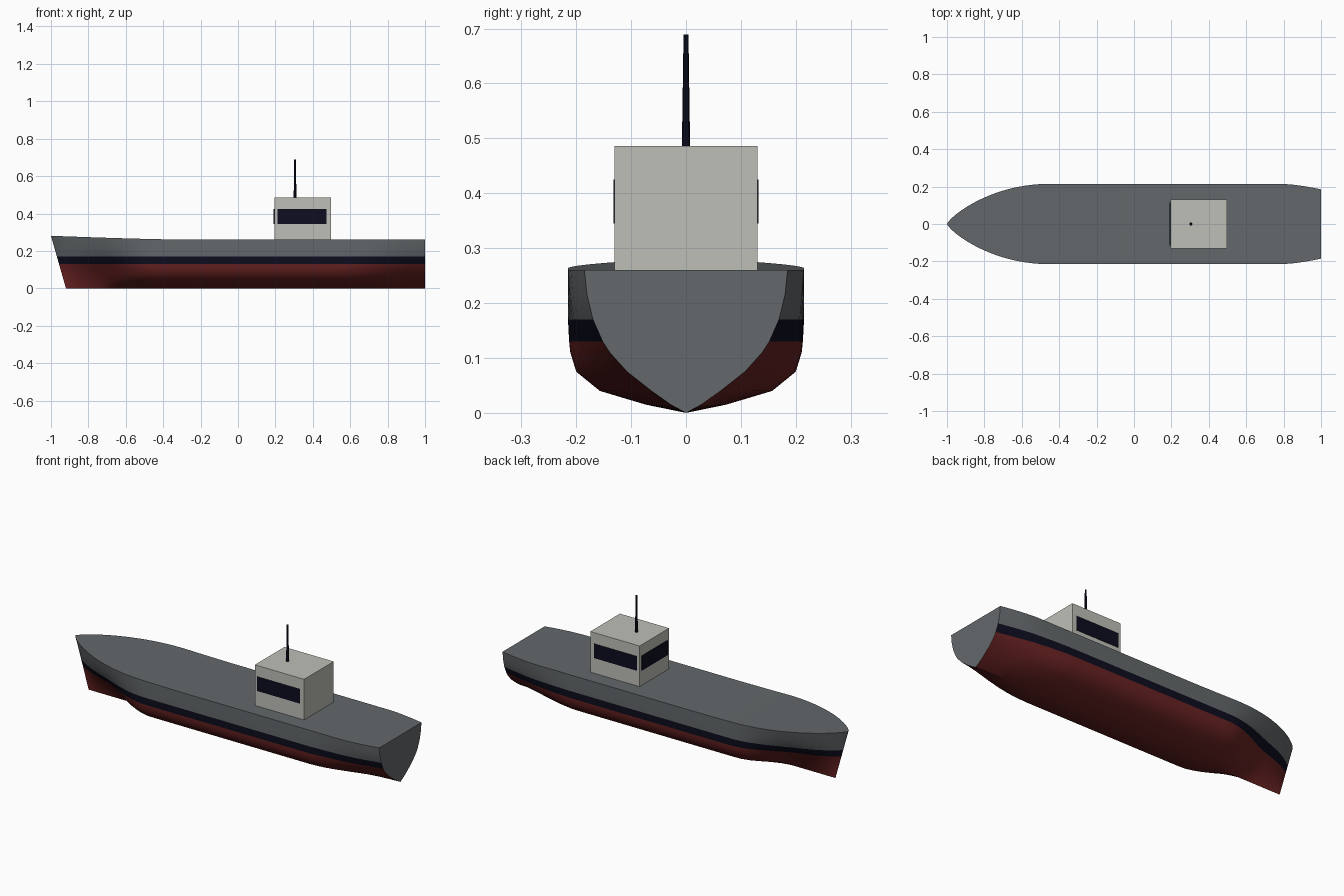
import bpy, bmesh, math

if "Cube" in bpy.data.objects:
    bpy.data.objects.remove(bpy.data.objects["Cube"])


def material(name, rgb):
    m = bpy.data.materials.new(name)
    m.diffuse_color = (*rgb, 1)
    m.use_nodes = True
    m.node_tree.nodes["Principled BSDF"].inputs["Base Color"].default_value = m.diffuse_color
    return m


GREY = material("hull grey", (0.125, 0.138, 0.145))
RED = material("bottom red", (0.14, 0.016, 0.016))
NAVY = material("dark navy", (0.004, 0.004, 0.014))
CREAM = material("house off white", (0.52, 0.52, 0.48))

# Hull sections: height and half-width fraction for midship, bow and stern
LEVELS = [0, 0.015, 0.04, 0.075, 0.11, 0.13, 0.17, 0.215, 0.26]
MID = [0, 0.34, 0.73, 0.93, 0.98, 0.99, 1, 1, 1]
BOW = [0, 0.05, 0.14, 0.30, 0.48, 0.60, 0.78, 0.92, 1]
STERN = [0, 0.15, 0.34, 0.58, 0.75, 0.82, 0.915, 0.975, 1]


def smooth(t):
    t = min(max(t, 0), 1)
    return t * t * (3 - 2 * t)


def section(u):
    """Half section (keel to deck edge) at station u."""
    width = 0.215
    if u < -0.45:
        t = (-0.45 - u) / 0.55
        width *= max(1 - t * t, 0) ** 0.8
    if u > 0.78:
        width -= 0.03 * ((u - 0.78) / 0.22) ** 1.6
    deck = 0.26 + 0.021 * max((-0.25 - u) / 0.75, 0) ** 1.4
    b, s = smooth((-0.42 - u) / 0.38), smooth((u - 0.55) / 0.45)
    rake = 0.08 * max((-0.6 - u) / 0.4, 0)
    pts = []
    for z, m, f, a in zip(LEVELS, MID, BOW, STERN):
        frac = m + (f - m) * b + (a - m) * s
        if z > 0.17:
            z = 0.17 + (z - 0.17) * (deck - 0.17) / 0.09
        pts.append((u + rake * (1 - z / 0.281), width * frac, z))
    return pts


def build_hull():
    stations = [-1 + 0.6 * (i / 20) ** 1.6 for i in range(21)]
    stations += [-0.2, 0, 0.2, 0.4] + [0.5 + 0.05 * i for i in range(11)]
    bm = bmesh.new()
    loops = []
    for u in stations:
        half = section(u)
        ring = [(x, -y, z) for x, y, z in reversed(half)] + half[1:]
        loops.append([bm.verts.new(p) for p in ring])
    n = len(loops[0])
    for a, b in zip(loops, loops[1:]):
        for j in range(n - 1):
            f = bm.faces.new((a[j], a[j + 1], b[j + 1], b[j]))
            top = max(v.co.z for v in f.verts)
            f.material_index = 1 if top < 0.135 else 2 if top < 0.175 else 0
        bm.faces.new((a[0], b[0], b[-1], a[-1]))      # deck strip
    bm.faces.new(loops[-1])                           # transom
    bmesh.ops.remove_doubles(bm, verts=bm.verts, dist=1e-5)
    bmesh.ops.recalc_face_normals(bm, faces=bm.faces)
    me = bpy.data.meshes.new("hull")
    bm.to_mesh(me)
    bm.free()
    for m in (GREY, RED, NAVY):
        me.materials.append(m)
    ob = bpy.data.objects.new("hull", me)
    bpy.context.collection.objects.link(ob)
    bpy.ops.object.select_all(action='DESELECT')
    ob.select_set(True)
    bpy.context.view_layer.objects.active = ob
    bpy.ops.object.shade_smooth_by_angle(angle=math.radians(35))


def box(name, lo, hi, mat):
    bpy.ops.mesh.primitive_cube_add(size=1, location=[(a + b) / 2 for a, b in zip(lo, hi)])
    ob = bpy.context.object
    ob.name = name
    ob.scale = [b - a for a, b in zip(lo, hi)]
    ob.data.materials.append(mat)


build_hull()

# Deckhouse with window plates on the two sides and facing the bow
box("deckhouse", (0.195, -0.13, 0.255), (0.498, 0.13, 0.486), CREAM)
for side, name in ((-1, "front_side_window"), (1, "back_side_window")):
    y = side * 0.13
    box(name, (0.21, y - 0.002, 0.345), (0.473, y + 0.002, 0.425), NAVY)
box("bow_window", (0.19, -0.115, 0.345), (0.197, 0.115, 0.425), NAVY)

# Mast
bpy.ops.mesh.primitive_cone_add(vertices=8, radius1=0.0075, radius2=0.0045,
                                depth=0.204, location=(0.305, 0, 0.587))
bpy.context.object.name = "mast"
bpy.context.object.data.materials.append(NAVY)
